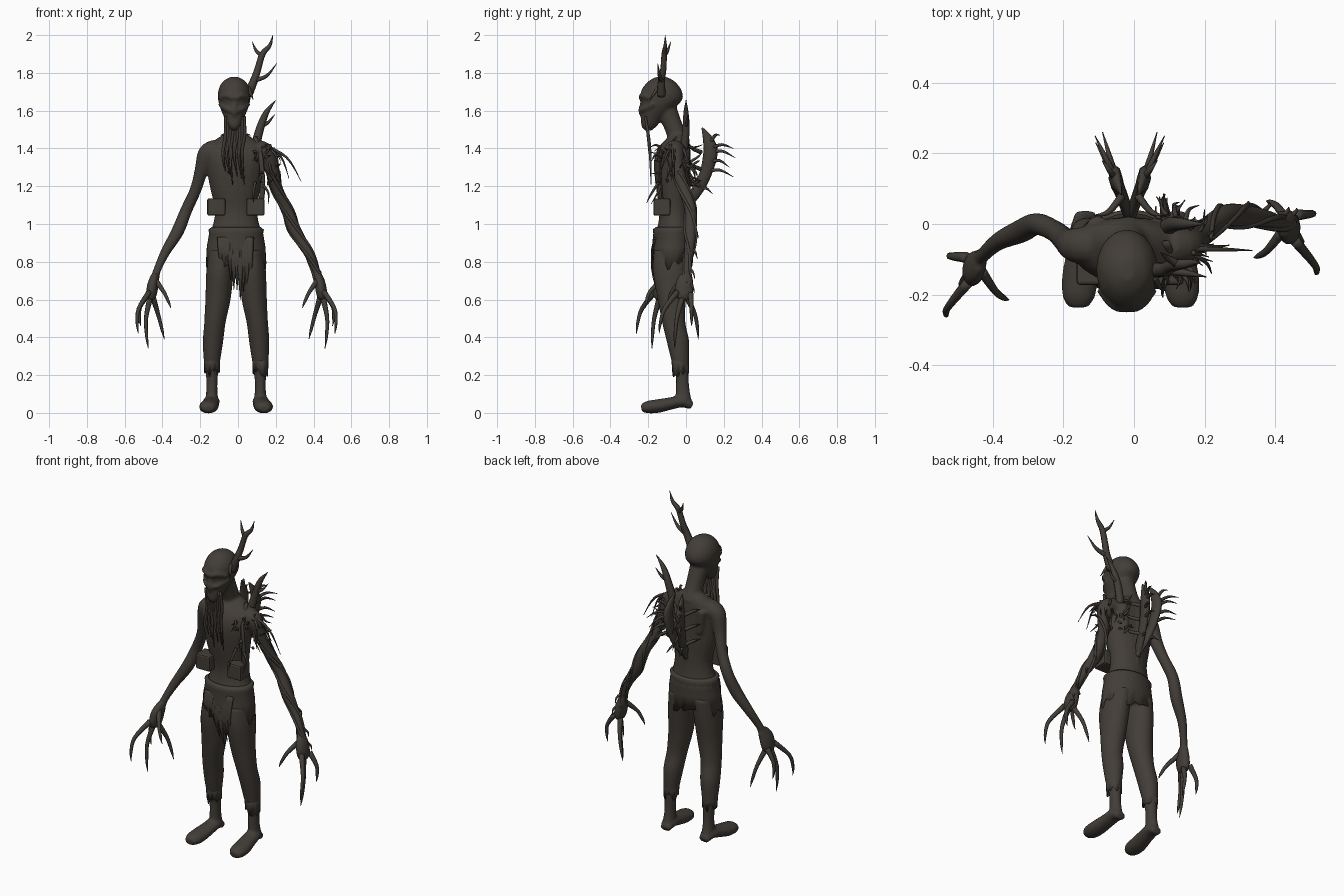
import bpy, bmesh, math, random
from mathutils import Vector

random.seed(4)
if "Cube" in bpy.data.objects:
    bpy.data.objects.remove(bpy.data.objects["Cube"], do_unlink=True)

bark = bpy.data.materials.new("dark bark brown")
bark.use_nodes = True
colour = (0.055, 0.047, 0.039, 1)
bark.diffuse_color = colour
bark.node_tree.nodes["Principled BSDF"].inputs["Base Color"].default_value = colour


def finish(name, bm, smooth=True):
    """Turn a bmesh into a named object."""
    bmesh.ops.recalc_face_normals(bm, faces=bm.faces[:])
    for face in bm.faces:
        face.smooth = smooth
    mesh = bpy.data.meshes.new(name)
    bm.to_mesh(mesh)
    bm.free()
    mesh.materials.append(bark)
    obj = bpy.data.objects.new(name, mesh)
    bpy.context.scene.collection.objects.link(obj)
    return obj


def spline(keys, steps):
    """Catmull-Rom samples through keys of any width."""
    keys = [keys[0]] + list(keys) + [keys[-1]]
    out = []
    for a, b, c, d in zip(keys, keys[1:], keys[2:], keys[3:]):
        for s in range(steps):
            t = s / steps
            out.append([q + 0.5 * t * (r - p + t * (2 * p - 5 * q + 4 * r - w + t * (3 * (q - r) + w - p)))
                        for p, q, r, w in zip(a, b, c, d)])
    return out + [list(keys[-1])]


def skin(bm, rings):
    """Bridge rings of points and cap both ends."""
    rows = [[bm.verts.new(p) for p in ring] for ring in rings]
    n = len(rows[0])
    for low, high in zip(rows, rows[1:]):
        for i in range(n):
            bm.faces.new((low[i], low[(i + 1) % n], high[(i + 1) % n], high[i]))
    bm.faces.new(rows[0][::-1])
    bm.faces.new(rows[-1])


def ellipse(centre, u, v, n):
    angles = [math.tau * i / n for i in range(n)]
    return [centre + u * math.cos(a) + v * math.sin(a) for a in angles]


def loft(bm, keys, n=20):
    """Level elliptical sections: x, y, z, half width, half depth."""
    skin(bm, [ellipse(Vector(k[:3]), Vector((k[3], 0, 0)), Vector((0, k[4], 0)), n)
              for k in spline(keys, 4)])


def tube(bm, keys, flat=1.0, n=6, steps=4):
    """Sections square to a path: x, y, z, radius."""
    pts = spline(keys, steps)
    pos = [Vector(p[:3]) for p in pts]
    u, rings = Vector((1, 0.01, 0.02)), []
    for i, p in enumerate(pts):
        along = (pos[min(i + 1, len(pos) - 1)] - pos[max(i - 1, 0)]).normalized()
        u = (u - along * u.dot(along)).normalized()
        r = max(p[3], 0.0015)
        rings.append(ellipse(pos[i], u * r, along.cross(u) * r * flat, n))
    skin(bm, rings)


def spike(bm, start, end, radius, bend=(0, 0, 0), **shape):
    """Tapering twig bent at its middle."""
    start, end = Vector(start), Vector(end)
    mid = start.lerp(end, 0.5) + Vector(bend)
    tube(bm, [(*start, radius), (*mid, radius * 0.7), (*end, 0.001)], **shape)


def left_of(p):
    """Carry a right arm point over to the left arm, whose hand hangs further back."""
    return (-p[0] - 0.015, p[1] + min(0.22 * (1.4 - p[2]) ** 2, 0.12)) + tuple(p[2:])


# Body: torso, neck and head
body = bmesh.new()
loft(body, [(-.01, -.07, .82, .13, .1), (-.01, -.065, .92, .148, .105), (-.01, -.06, 1.0, .122, .088),
            (-.01, -.06, 1.08, .113, .082), (-.015, -.07, 1.2, .135, .09), (-.015, -.075, 1.32, .155, .095),
            (-.015, -.065, 1.4, .16, .085), (-.015, -.045, 1.45, .1, .06), (-.015, -.04, 1.48, .05, .04)])
tube(body, [(-.015, -.03, 1.42, .058), (-.015, -.06, 1.5, .05), (-.02, -.1, 1.6, .054)], n=14)
loft(body, [(-.02, -.13, 1.778, .02, .03), (-.02, -.13, 1.755, .06, .07), (-.02, -.13, 1.71, .084, .106),
            (-.02, -.13, 1.66, .086, .112), (-.02, -.15, 1.61, .073, .085), (-.02, -.178, 1.56, .052, .06),
            (-.02, -.195, 1.52, .036, .042), (-.02, -.2, 1.495, .015, .02)])
# Brow, cheekbones, nose, shoulder blades and spine
for s in (-1, 1):
    tube(body, [(-.02 + s * a, b, c, .014) for a, b, c in
                ((.005, -.24, 1.665), (.04, -.23, 1.68), (.075, -.185, 1.665))], n=8)
    tube(body, [(-.02 + s * a, b, c, .013) for a, b, c in
                ((.015, -.235, 1.6), (.045, -.22, 1.61), (.075, -.17, 1.635))], n=8)
    tube(body, [(-.015 + s * .09, -.005, 1.4, .03), (-.015 + s * .075, -.005, 1.26, .022)], n=10)
tube(body, [(-.02, -.225, 1.66, .012), (-.02, -.238, 1.6, .016), (-.02, -.225, 1.56, .012)], n=8)
tube(body, [(-.015, .01, 1.42, .014), (-.015, .012, 1.25, .014), (-.01, .012, 1.05, .014)], n=8)

# Legs and feet, with a small shift of the left leg
for s, shift in ((-1, 0), (1, -.02)):
    def side(x):
        return s * x + shift
    loft(body, [(side(.085), -.07, .86, .07, .1), (side(.095), -.078, .75, .073, .098),
                (side(.106), -.075, .6, .067, .075), (side(.122), -.065, .48, .057, .062),
                (side(.132), -.043, .38, .054, .06), (side(.138), -.03, .27, .043, .046),
                (side(.138), -.02, .2, .032, .035), (side(.138), -.018, .13, .029, .036),
                (side(.14), -.012, .05, .036, .045)])
    tube(body, [(side(.138), .032, .036, .03), (side(.14), -.02, .06, .044), (side(.145), -.08, .05, .047),
                (side(.153), -.15, .036, .052), (side(.157), -.205, .03, .047), (side(.157), -.236, .024, .028)],
         flat=.7, n=14)

# Arms, and palms spread front to back
arm = [(-.12, -.06, 1.39, .058), (-.165, -.06, 1.37, .05), (-.195, -.045, 1.28, .036), (-.225, -.02, 1.18, .031),
       (-.275, .0, 1.07, .032), (-.32, -.02, .96, .034), (-.385, -.05, .85, .026), (-.43, -.09, .75, .021),
       (-.443, -.105, .69, .027)]
palm = [(-.438, -.1, .73, .02), (-.45, -.122, .68, .03), (-.46, -.13, .62, .028), (-.463, -.13, .595, .014)]
left_arm = [left_of(p) for p in arm]
for path in (arm, left_arm):
    tube(body, path, n=14)
for place in (tuple, left_of):
    tube(body, [place(p) for p in palm], flat=1.65, n=14)

# Clawed fingers: base and tip of each
fingers = [((-.47, -.165, .64), (-.528, -.262, .42)), ((-.465, -.14, .61), (-.475, -.18, .34)),
           ((-.45, -.115, .61), (-.39, -.055, .39)), ((-.475, -.095, .63), (-.515, -.09, .46)),
           ((-.435, -.13, .7), (-.355, -.215, .555))]
claws = bmesh.new()
for place in (tuple, left_of):
    for base, tip in fingers:
        a, b = Vector(place(base)), Vector(place(tip))
        reach = Vector((b.x - a.x, b.y - a.y, 0))
        spread = reach * .3 + Vector((-.015 if a.x < 0 else .015, 0, 0))
        joint = a.lerp(b, .4) + spread
        tube(claws, [(*a, .016), (*joint, .011), (*(joint.lerp(b, .6) + spread * .2), .008), (*b, .001)], n=8)
finish("claw_fingers", claws)

figure = finish("body", body)
fuse = figure.modifiers.new("fuse", "REMESH")
fuse.mode = "VOXEL"
fuse.voxel_size = .008
fuse.use_smooth_shade = True
soften = figure.modifiers.new("soften", "SMOOTH")
soften.factor = .5
soften.iterations = 5


# Ragged cloth: waist wrap and trouser hems
def ragged(name, rings, tear, n=40):
    bm = bmesh.new()
    rows = []
    for k, (x, y, z, rx, ry) in enumerate(rings):
        row = ellipse(Vector((x, y, z)), Vector((rx, 0, 0)), Vector((0, ry, 0)), n)
        if k == len(rings) - 1:
            for p in row:
                p.z -= random.uniform(0, tear)
        rows.append([bm.verts.new(p) for p in row])
    for low, high in zip(rows, rows[1:]):
        for i in range(n):
            bm.faces.new((low[i], low[i - 1], high[i - 1], high[i]))
    obj = finish(name, bm)
    thick = obj.modifiers.new("cloth", "SOLIDIFY")
    thick.thickness = .006


ragged("waist_wrap", [(-.01, -.065, .985, .128, .095), (-.01, -.068, .97, .147, .108), (-.01, -.068, .95, .143, .105),
                      (-.01, -.07, .88, .155, .11), (-.01, -.073, .81, .16, .108)], .06)
for label, x in (("right", -.138), ("left", .118)):
    ragged(label + "_trouser_hem", [(x, -.033, .31, .043, .046), (x, -.028, .24, .042, .044)], .05, 20)
rags = bmesh.new()
for i in range(10):
    x = -.09 + i * .017
    drop = .56 + .2 * abs(i - 6) / 6 + random.uniform(0, .06)
    spike(rags, (x, -.162, .93), (x, -.14, drop), .021, (0, -.03, 0), flat=.3)
finish("hanging_rags", rags)

# Pouches and shoulder strap
for name, x in (("right_pouch", -.115), ("left_pouch", .092)):
    bm = bmesh.new()
    bmesh.ops.create_cube(bm, size=1)
    for v in bm.verts:
        v.co = (x + v.co.x * .096, -.128 + v.co.y * .09, 1.09 + v.co.z * .092)
    box = finish(name, bm, False)
    edge = box.modifiers.new("rounded", "BEVEL")
    edge.width, edge.segments = .01, 2
strap = bmesh.new()
tube(strap, [(.12, -.12, 1.1, .014), (.13, -.13, 1.2, .014), (.12, -.13, 1.36, .012), (.09, -.05, 1.46, .012)], .4)
finish("shoulder_strap", strap)

# Beard of hanging roots
beard = bmesh.new()
for i in range(9):
    x = -.066 + i * .0125
    low = random.uniform(1.2, 1.38)
    sway = random.uniform(-.02, .02)
    tube(beard, [(x, -.215, 1.57, .007), (x, -.2, 1.47, .01), (x + sway, -.19, 1.37, .008), (x, -.185, low, .002)])
finish("root_beard", beard)

# Antlers on the head and shoulder
antler = bmesh.new()
tube(antler, [(.05, -.13, 1.68, .026), (.085, -.13, 1.76, .021), (.105, -.12, 1.82, .018), (.13, -.115, 1.9, .016),
              (.168, -.11, 1.945, .01), (.185, -.11, 2.0, .001)])
spike(antler, (.128, -.115, 1.89), (.075, -.08, 1.965), .013, (-.005, 0, -.01))
spike(antler, (.09, -.13, 1.76), (.205, -.15, 1.85), .014, (.005, 0, -.02))
spike(antler, (.055, -.15, 1.72), (.08, -.19, 1.66), .012)
finish("head_antler", antler)
horn = bmesh.new()
tube(horn, [(.09, -.01, 1.4, .024), (.115, .0, 1.5, .022), (.15, .0, 1.59, .015), (.2, .0, 1.655, .001)])
spike(horn, (.125, .0, 1.52), (.195, .01, 1.58), .012, (0, 0, -.012))
finish("shoulder_horn", horn)

# Paired branching blades on the back
for name, s in (("right_back_branch", -1), ("left_back_branch", 1)):
    bm = bmesh.new()

    def at(y, z, out=0):
        return (-.012 + s * (.008 + .36 * (y - .04) + out), y, z)
    tube(bm, [(*at(.0, 1.1), .014), (*at(.06, 1.18), .016), (*at(.105, 1.27), .017), (*at(.13, 1.38), .02),
              (*at(.115, 1.45), .014), (*at(.085, 1.51), .002)], flat=1.9, n=8)
    for y, z, tip_y, tip_z, out in ((.13, 1.4, .25, 1.4, .015), (.13, 1.38, .26, 1.35, -.01),
                                    (.13, 1.33, .23, 1.3, .02), (.11, 1.28, .25, 1.25, -.01),
                                    (.13, 1.43, .18, 1.47, .02), (.07, 1.18, .14, 1.16, .0)):
        spike(bm, at(y, z), at(tip_y, tip_z, out), .011, (0, 0, .02), n=5)
    # Roots spreading from the blade over the back
    for z in (1.2, 1.29, 1.38):
        spike(bm, at(.08, z), at(.025, z + .04, .1), .012, (0, -.02, 0), n=5)
    finish(name, bm)

# Twigs growing over the left shoulder, chest and back
twigs = bmesh.new()
for i in range(40):
    turn = random.uniform(-2.4, 2.0)
    root = Vector((.1 + .07 * math.cos(turn), -.06 + .085 * math.sin(turn), random.uniform(1.2, 1.43)))
    out = Vector((math.cos(turn), math.sin(turn), random.uniform(-1.8, .8)))
    bend = [random.uniform(-.015, .015) for axis in range(3)]
    spike(twigs, root, root + out * random.uniform(.025, .065), .008, bend, n=5)
for tip in ((.335, -.075, 1.225), (.27, -.06, 1.24), (.22, -.14, 1.25), (.2, .04, 1.18)):
    spike(twigs, (.13, -.07, 1.42), tip, .009, (.025, 0, .03))
finish("shoulder_twigs", twigs)

# Vines winding down the left arm
vines = bmesh.new()
samples = spline(left_arm[2:], 3)
for strand in range(3):
    path = []
    for i, (x, y, z, r) in enumerate(samples):
        turn = strand * 2.1 + i * .35
        path.append((x + r * math.cos(turn), y + r * math.sin(turn), z, .008))
    tube(vines, path, steps=2)
for p in samples[8::3]:
    spike(vines, p[:3], (p[0] + .035, p[1] + .04, p[2] - .07), .009, (.015, .01, 0))
finish("arm_vines", vines)
